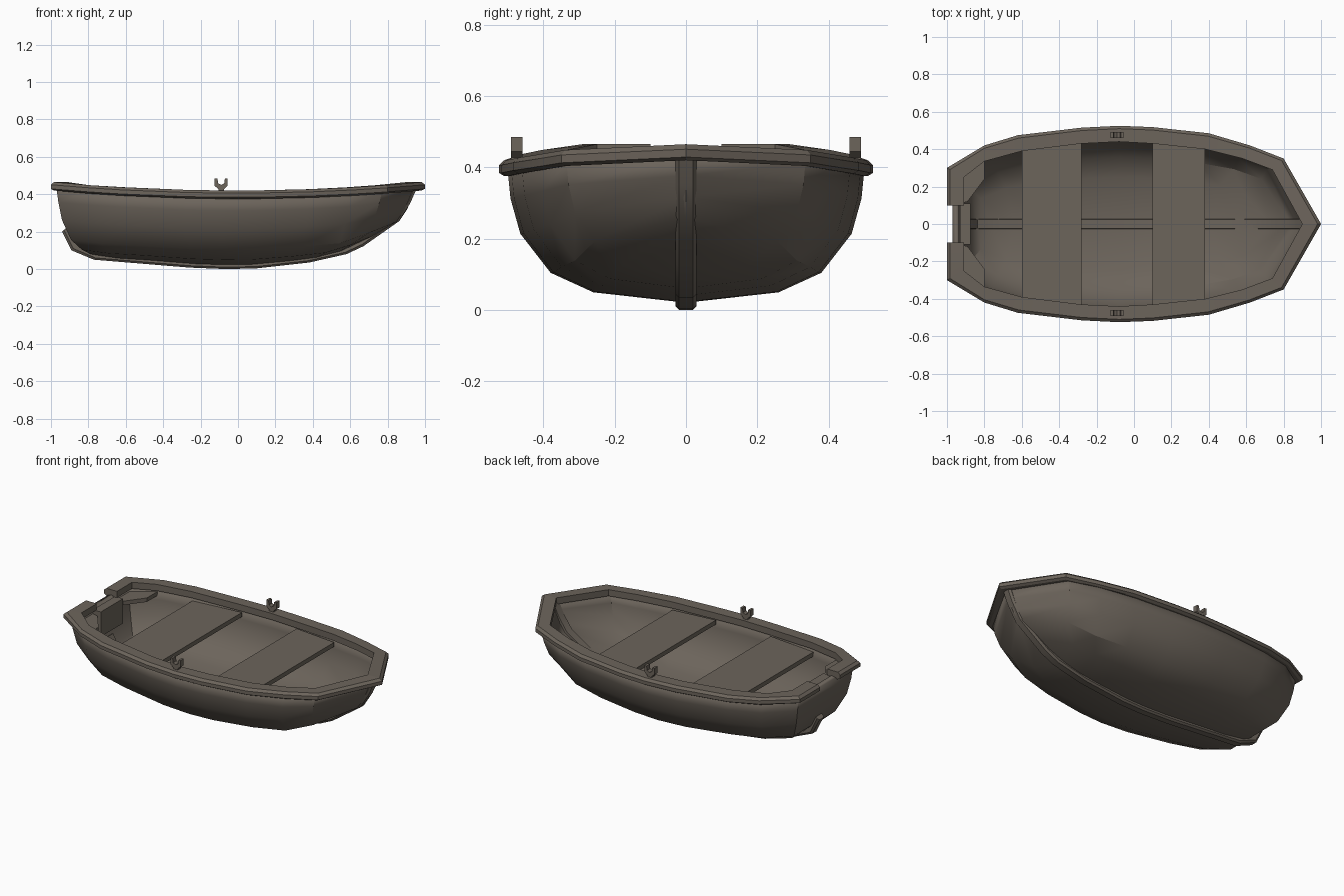
import bpy, bmesh, math

if "Cube" in bpy.data.objects:
    bpy.data.objects.remove(bpy.data.objects["Cube"])

wood = bpy.data.materials.new("weathered_wood")
wood.diffuse_color = (0.15, 0.128, 0.105, 1)
wood.use_nodes = True
wood.node_tree.nodes["Principled BSDF"].inputs["Base Color"].default_value = wood.diffuse_color


def make(name, verts, faces, smooth=True, angle=32):
    bm = bmesh.new()
    vs = [bm.verts.new(v) for v in verts]
    for f in faces:
        bm.faces.new([vs[i] for i in f])
    bmesh.ops.remove_doubles(bm, verts=bm.verts, dist=1e-4)
    bmesh.ops.recalc_face_normals(bm, faces=bm.faces)
    low = min(bm.faces, key=lambda f: f.calc_center_median().z)
    if low.normal.z > 0:
        bmesh.ops.reverse_faces(bm, faces=bm.faces)
    me = bpy.data.meshes.new(name)
    bm.to_mesh(me)
    bm.free()
    me.materials.append(wood)
    ob = bpy.data.objects.new(name, me)
    bpy.context.collection.objects.link(ob)
    if smooth:
        bpy.ops.object.select_all(action='DESELECT')
        ob.select_set(True)
        bpy.context.view_layer.objects.active = ob
        bpy.ops.object.shade_smooth_by_angle(angle=math.radians(angle))
    return ob


def loft(sections, closed, caps=False):
    """Skin a list of equal-length point lists."""
    n = len(sections[0])
    verts = [p for s in sections for p in s]
    faces = []
    for i in range(len(sections) - 1):
        for j in range(n if closed else n - 1):
            k = (j + 1) % n
            faces.append((i * n + j, i * n + k, (i + 1) * n + k, (i + 1) * n + j))
    if caps:
        faces.append(tuple(range(n)))
        faces.append(tuple(range(len(verts) - n, len(verts))))
    return verts, faces


def prism(name, pts, lo, hi, axis='z'):
    """Extrude a polygon along z (points x,y) or y (points x,z)."""
    put = (lambda p, h: (p[0], p[1], h)) if axis == 'z' else (lambda p, h: (p[0], h, p[1]))
    return make(name, *loft([[put(p, h) for p in pts] for h in (lo, hi)], True, True), smooth=False)


def sheer(x):
    return 0.42 + 0.045 * x * x


# Hull: stations of (x, half width, keel height), six rows per side
stations = [(-.97, .27, .075), (-.8, .39, .055), (-.6, .445, .045), (-.28, .49, .025),
            (-.08, .50, .02), (.1, .49, .022), (.38, .46, .04), (.6, .41, .06),
            (.77, .335, .09), (.95, 0, .14)]
width = [1, .985, .93, .76, .52, 0]
rise = [1, .8, .53, .23, .08, 0]
bow_rise = [1, .83, .62, .42, .16, 0]
bow_x = [1, .98, .95, .91, .78, .70]
stern_x = [1, .99, .97, .92, .86, .80]
sections = []
for x, b, k in stations:
    t = max(0, (x - .6) / .35)
    top = sheer(x) - .035
    half = []
    for j in range(6):
        f = rise[j] + (bow_rise[j] - rise[j]) * t
        half.append((x * (bow_x[j] if x > 0 else stern_x[j]), b * width[j], k + (top - k) * f))
    sections.append(half + [(p[0], -p[1], p[2]) for p in half[-2::-1]])
# drop the doubled side at the stem by building faces on merged verts
verts, faces = loft(sections[:-1], False)
base = len(verts) - 11
stem = len(verts)
verts += sections[-1][:6]
for j in range(10):
    a, b2 = stem + min(j, 10 - j), stem + min(j + 1, 9 - j)
    faces.append((base + j, base + j + 1, b2, a))
# curved transom strips
for j in range(4):
    faces.append((j, j + 1, 9 - j, 10 - j))
faces.append((4, 5, 6))
hull = make("hull", verts, faces, angle=30)
sol = hull.modifiers.new("thickness", 'SOLIDIFY')
sol.thickness = .035
sol.offset = -1

# Gunwale: wide rim with a stern notch and a chamfered outer edge
outer = [(-1, .1), (-1, .30), (-.8, .42), (-.62, .475), (-.28, .515), (-.08, .525),
         (.1, .518), (.4, .485), (.62, .42), (.8, .35), (1, 0)]
inner = [(-.91, .1), (-.91, .25), (-.8, .335), (-.6, .39), (-.28, .43), (-.08, .44),
         (.1, .43), (.38, .40), (.58, .35), (.74, .29), (.90, 0)]
for side, label in ((1, "left"), (-1, "right")):
    secs = []
    for (ox, oy), (ix, iy) in zip(outer, inner):
        z = sheer(ox)
        mx, my = ox + (ix - ox) * .18, oy + (iy - oy) * .18
        secs.append([(ix, iy * side, z - .04), (ix, iy * side, z), (mx, my * side, z),
                     (ox, oy * side, z - .014), (ox, oy * side, z - .036),
                     (mx, my * side, z - .045)])
    make("gunwale_" + label, *loft(secs, True, True), angle=25)

# Keel and stem: bar following the bottom outline, showing inside as a keelson
path = [(-.94, .2), (-.89, .10), (-.77, .05), (-.26, .008), (-.06, 0), (.1, .004), (.38, .035),
        (.58, .08), (.67, .122), (.86, .255), (.92, .35), (.955, .43)]
secs = []
for x, z in path:
    ix, iz = x * .94, .45 + (z - .45) * .85
    ex, ez = x * .99, z + .01
    secs.append([(ix, -.025, iz), (ex, -.03, ez), (x, -.02, z),
                 (x, .02, z), (ex, .03, ez), (ix, .025, iz)])
make("keel", *loft(secs, True, True), angle=30)

# Seats
for name, x0, y0, x1, y1 in (("rear_seat", -.60, .405, -.28, .44), ("front_seat", .10, .44, .38, .41)):
    prism(name, [(x0, -y0), (x1, -y1), (x1, y1), (x0, y0)], .345, .372)

# Stern corner knees, oarlocks
for s, label in ((1, "left"), (-1, "right")):
    prism("stern_knee_" + label,
          [(-.93, .11 * s), (-.89, .12 * s), (-.80, .24 * s), (-.80, .35 * s), (-.93, .26 * s)],
          .375, .40)
    prism("oarlock_" + label,
          [(-.105, .41), (-.075, .41), (-.075, .428), (-.055, .445), (-.055, .485), (-.07, .485),
           (-.074, .458), (-.09, .45), (-.106, .458), (-.11, .485), (-.125, .485), (-.125, .445),
           (-.105, .428)], s * .475 - .016, s * .475 + .016, 'y')

# Motor pad inside the transom notch
prism("motor_pad", [(-.93, -.11), (-.875, -.11), (-.875, .11), (-.93, .11)], .27, .425)
